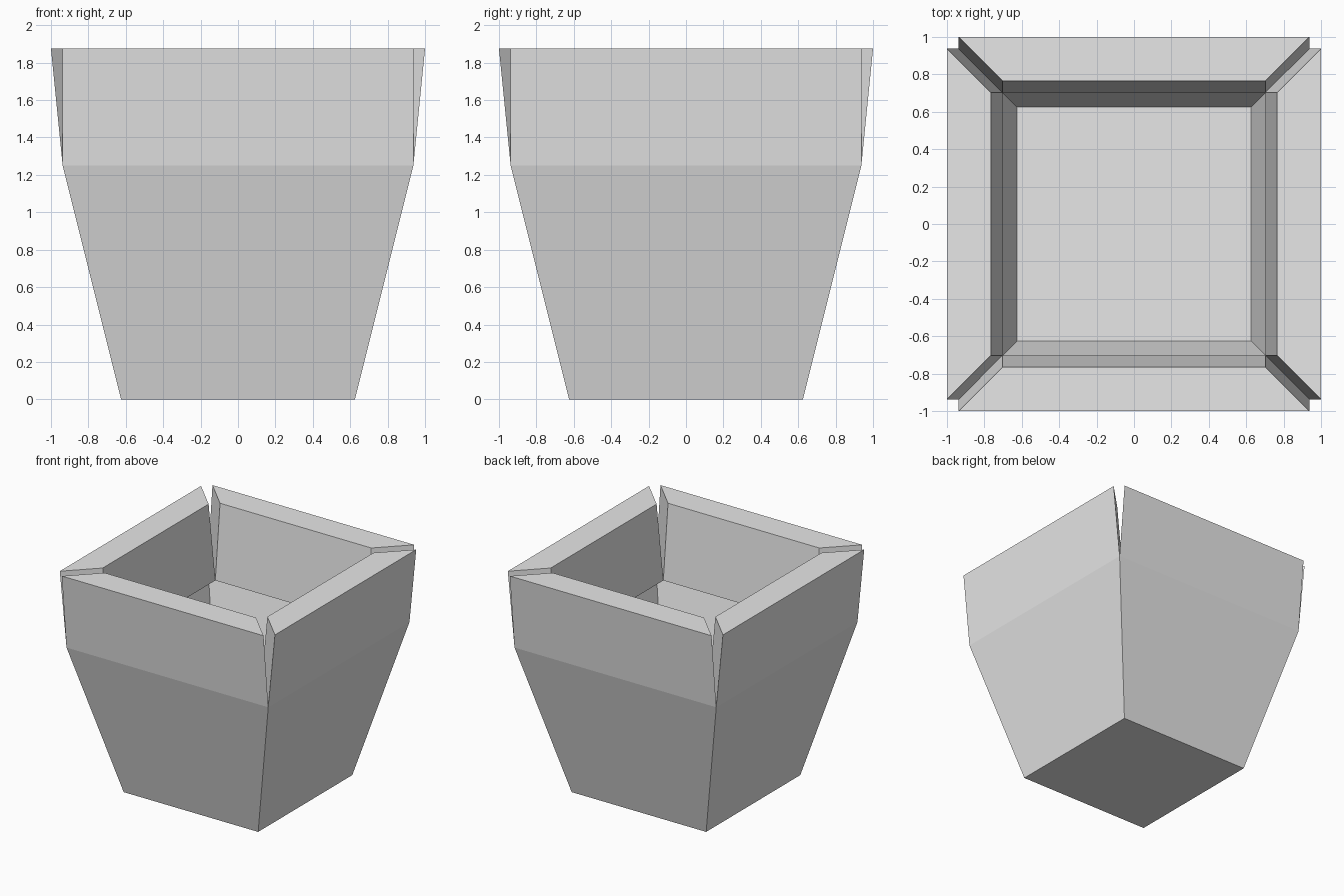
import bpy
import bmesh
from mathutils import Vector

cube = bpy.data.objects.get("Cube")
if cube:
    bpy.data.objects.remove(cube, do_unlink=True)

BASE, SHOULDER, INNER = 0.625, 0.9375, 0.703   # half widths
FOLD_Z, RISE, LEAN = 1.25, 0.625, 0.0625

grey = bpy.data.materials.new("light grey")
grey.use_nodes = True
colour = (0.8, 0.8, 0.8, 1)
grey.diffuse_color = colour
grey.node_tree.nodes["Principled BSDF"].inputs["Base Color"].default_value = colour

bm = bmesh.new()


def ring(half, z):
    """Square loop of four vertices."""
    return [bm.verts.new((sx * half, sy * half, z))
            for sx, sy in ((-1, -1), (1, -1), (1, 1), (-1, 1))]


def band(lower, upper):
    """Four faces joining two square loops."""
    faces = []
    for i in range(4):
        j = (i + 1) % 4
        faces.append(bm.faces.new((lower[i], lower[j], upper[j], upper[i])))
    return faces


# Thin tapered body with a floor
base = ring(BASE, 0)
shoulder = ring(SHOULDER, FOLD_Z)
bm.faces.new(base[::-1])
band(base, shoulder)

# Mitred ledge, each side pulled up and outwards into a separate flap
ledge = band(shoulder, ring(INNER, FOLD_Z))
flaps = bmesh.ops.extrude_discrete_faces(bm, faces=ledge)["faces"]
for face in flaps:
    centre = face.calc_center_median()
    outward = Vector((centre.x, centre.y, 0)).normalized()
    bmesh.ops.translate(bm, verts=face.verts, vec=outward * LEAN + Vector((0, 0, RISE)))

mesh = bpy.data.meshes.new("planter_box")
bm.to_mesh(mesh)
bm.free()
mesh.materials.append(grey)
planter = bpy.data.objects.new("planter_box", mesh)
bpy.context.collection.objects.link(planter)
